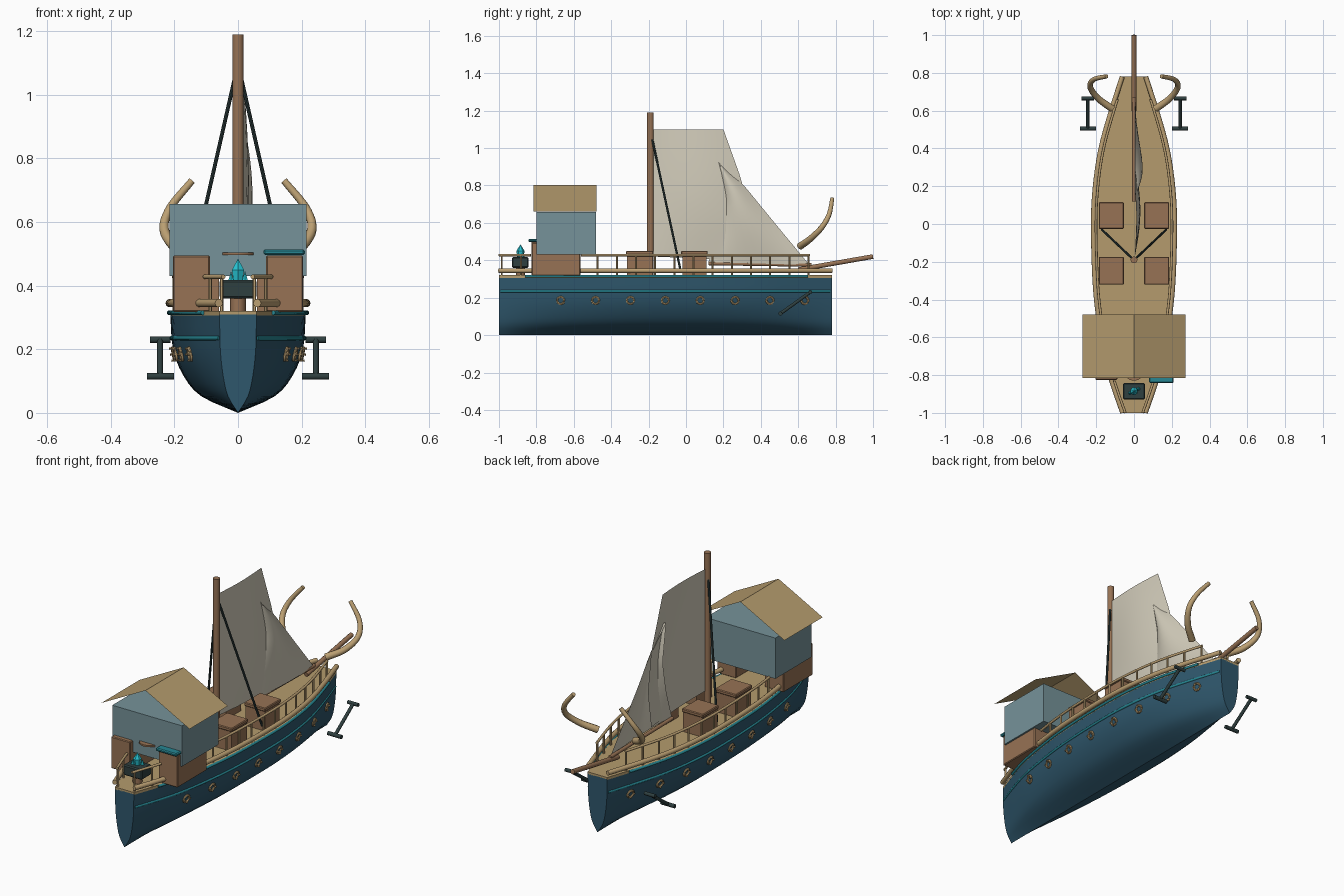
import bpy, bmesh, math
from mathutils import Vector, Matrix

if "Cube" in bpy.data.objects:
    bpy.data.objects.remove(bpy.data.objects["Cube"])


def material(name, rgb):
    m = bpy.data.materials.new(name)
    m.diffuse_color = (*rgb, 1)
    m.use_nodes = True
    m.node_tree.nodes["Principled BSDF"].inputs["Base Color"].default_value = m.diffuse_color
    return m


HULL = material("hull_blue", (0.028, 0.095, 0.15))
TAN = material("light_wood", (0.50, 0.35, 0.17))
DECK = material("deck_wood", (0.46, 0.33, 0.155))
BROWN = material("brown_wood", (0.31, 0.17, 0.09))
TEAL = material("teal_trim", (0.02, 0.24, 0.29))
CRYSTAL = material("crystal_cyan", (0.02, 0.55, 0.65))
WALL = material("cabin_grey_blue", (0.18, 0.29, 0.32))
SAIL = material("canvas", (0.64, 0.60, 0.49))
IRON = material("dark_iron", (0.028, 0.05, 0.05))


def finish(name, bm, mat, smooth=False, normals=True):
    if normals:
        bmesh.ops.recalc_face_normals(bm, faces=bm.faces)
    me = bpy.data.meshes.new(name)
    bm.to_mesh(me)
    bm.free()
    me.materials.append(mat)
    ob = bpy.data.objects.new(name, me)
    bpy.context.collection.objects.link(ob)
    if smooth:
        bpy.context.view_layer.objects.active = ob
        ob.select_set(True)
        bpy.ops.object.shade_smooth_by_angle(angle=math.radians(40))
        ob.select_set(False)
    return ob


def box(name, lo, hi, mat, bevel=0.0):
    bm = bmesh.new()
    lo, hi = Vector(lo), Vector(hi)
    bmesh.ops.create_cube(bm, size=1, matrix=Matrix.Translation((lo + hi) / 2)
                          @ Matrix.Diagonal((*(hi - lo), 1)))
    if bevel:
        bmesh.ops.bevel(bm, geom=bm.edges[:], offset=bevel, segments=1, affect='EDGES')
    return finish(name, bm, mat)


def tube(name, pts, r0, mat, r1=None, sides=10):
    """Round bar swept through points, tapering from r0 to r1."""
    r1 = r0 if r1 is None else r1
    pts = [Vector(p) for p in pts]
    n = len(pts)
    bm = bmesh.new()
    rings = []
    for i, p in enumerate(pts):
        d = (pts[min(i + 1, n - 1)] - pts[max(i - 1, 0)]).normalized()
        ref = Vector((0, 0, 1)) if abs(d.z) < 0.9 else Vector((0, 1, 0))
        a = d.cross(ref).normalized()
        b = d.cross(a)
        r = r0 + (r1 - r0) * i / (n - 1)
        rings.append([bm.verts.new(p + r * (a * math.cos(t) + b * math.sin(t)))
                      for t in (2 * math.pi * k / sides for k in range(sides))])
    for q, s in zip(rings, rings[1:]):
        for k in range(sides):
            j = (k + 1) % sides
            bm.faces.new((q[k], q[j], s[j], s[k]))
    bm.faces.new(rings[0])
    bm.faces.new(rings[-1])
    return finish(name, bm, mat, smooth=True)


def spline(knots, per=6):
    """Catmull-Rom curve through the knots."""
    k = [Vector(p) for p in knots]
    k = [2 * k[0] - k[1]] + k + [2 * k[-1] - k[-2]]
    out = []
    for a, b, c, d in zip(k, k[1:], k[2:], k[3:]):
        for i in range(per):
            t = i / per
            out.append(0.5 * (2 * b + (c - a) * t + (2 * a - 5 * b + 4 * c - d) * t * t
                              + (3 * b - a - 3 * c + d) * t ** 3))
    return out + [k[-2]]


# Deck outline: y and half width
OUTLINE = spline([(-1, .058, 0), (-.85, .11, 0), (-.7, .152, 0), (-.5, .185, 0), (-.3, .205, 0),
                  (0, .213, 0), (.2, .203, 0), (.4, .173, 0), (.6, .118, 0), (.78, .06, 0)], 5)


def width(y):
    for a, b in zip(OUTLINE, OUTLINE[1:]):
        if y <= b.x:
            return a.y + (b.y - a.y) * (y - a.x) / (b.x - a.x)
    return OUTLINE[-1].y


def along(y0, y1, z, off, side, n=36):
    ys = [y0 + (y1 - y0) * i / n for i in range(n + 1)]
    return [(side * (width(y) + off), y, z) for y in ys]


# Hull: lofted rounded-V sections
half = spline([(1, .31, 0), (.96, .2, 0), (.8, .115, 0), (.54, .052, 0), (0, 0, 0)], 3)
section = [(p.x, p.y) for p in half] + [(-p.x, p.y) for p in half[-2::-1]]
bm = bmesh.new()
rows = [[bm.verts.new((s * o.y, o.x, z)) for s, z in section] for o in OUTLINE]
for a, b in zip(rows, rows[1:]):
    for i in range(len(section) - 1):
        bm.faces.new((a[i], a[i + 1], b[i + 1], b[i]))
bm.faces.new(rows[0])
bm.faces.new(rows[-1])
finish("hull", bm, HULL, smooth=True)

# Deck slab
bm = bmesh.new()
rim = [(o.y, o.x) for o in OUTLINE] + [(-o.y, o.x) for o in reversed(OUTLINE)]
f = bm.faces.new([bm.verts.new((x, y, .306)) for x, y in rim])
ext = bmesh.ops.extrude_face_region(bm, geom=[f])
bmesh.ops.translate(bm, vec=(0, 0, .014), verts=[v for v in ext["geom"] if isinstance(v, bmesh.types.BMVert)])
finish("deck", bm, DECK)

for s in (-1, 1):
    # Trim strips and rails
    tube("upper_trim", along(-.86, .65, .315, .004, s), .007, TEAL)
    tube("side_trim", along(-.99, .77, .235, -.004, s), .007, TEAL)
    tube("lower_rail", along(-1, .78, .345, .002, s), .013, TAN)
    tube("upper_rail", along(-1, -.83, .428, -.012, s, 6), .007, TAN)
    tube("upper_rail", along(-.56, .66, .428, -.012, s), .007, TAN)
    for i in range(17):
        y = -.985 + i * .1025
        if not -.83 < y < -.56:
            tube("rail_post", [(s * (width(y) - .012), y, .315), (s * (width(y) - .012), y, .428)],
                 .006, TAN, sides=6)
    # Portholes with four studs
    for i in range(8):
        y = -.67 + i * .1865
        slope = math.atan2(width(y + .02) - width(y - .02), .04)
        c = Vector((s * (width(y) * .945 + .002), y, .185))
        t = Vector((s * math.sin(slope), math.cos(slope), 0))
        u = Vector((s * .2, 0, 1)).normalized()
        ring = [c + .019 * (t * math.cos(a) + u * math.sin(a))
                for a in (2 * math.pi * k / 16 for k in range(17))]
        tube("porthole_ring", ring, .006, TAN, sides=6)
        out = t.cross(u).normalized() * .011
        for a in range(4):
            d = c + .019 * (t * math.cos(a * math.pi / 2) + u * math.sin(a * math.pi / 2))
            tube("porthole_stud", [d - out, d + out], .004, TAN, sides=6)
    # Anchors
    tube("anchor_shank", [(s * .245, .505, .115), (s * .245, .665, .23)], .009, IRON)
    tube("anchor_fluke", [(s * .202, .505, .115), (s * .286, .505, .115)], .011, IRON)
    tube("anchor_stock", [(s * .212, .665, .23), (s * .277, .665, .23)], .01, IRON)
    # Curved tusks at the bow
    tusk = spline([(s * .115, .61, .475), (s * .19, .665, .515), (s * .232, .725, .575),
                   (s * .213, .765, .645), (s * .145, .782, .73)], 6)
    tube("bow_tusk", tusk, .019, TAN, .011, 12)
    # Mast stays
    tube("mast_stay", [(s * .012, -.18, 1.045), (s * .17, -.03, .35)], .006, IRON, sides=8)
    # Deck crates with lids
    for y0, y1 in ((-.315, -.18), (-.02, .11)):
        x0, x1 = sorted((s * .06, s * .18))
        box("crate", (x0, y0, .318), (x1, y1, .432), BROWN)
        box("crate_lid", (x0 - .006, y0 - .006, .43), (x1 + .006, y1 + .006, .45), BROWN, .004)
    # Lockers under the cabin
    x0, x1 = sorted((s * .088, s * .205))
    box("locker", (x0, -.825, .318), (x1, -.565, .495), BROWN, .004)
box("locker_cap", (.08, -.842, .497), (.21, -.79, .514), TEAL, .005)

# Mast, bowsprit and boom
tube("mast", [(0, -.19, .315), (0, -.19, 1.19)], .018, BROWN, sides=14)
tube("bowsprit", [(0, .6, .35), (0, 1.0, .42)], .013, BROWN)
tube("jib_boom", [(0, .12, .383), (0, .67, .375)], .01, BROWN)


def sail(name, left, right, bulge, nu=10, nv=14):
    """Canvas sheet between two edge curves given as (y, z), bellied towards +x."""
    bm = bmesh.new()
    L, R = [spline([(y, z, 0) for y, z in e], 1) for e in (left, right)]

    def at(e, t):
        i = min(int(t * (len(e) - 1)), len(e) - 2)
        return e[i].lerp(e[i + 1], t * (len(e) - 1) - i)
    g = []
    for j in range(nv + 1):
        v = j / nv
        row = []
        for i in range(nu + 1):
            p = at(L, v).lerp(at(R, v), i / nu)
            x = .004 + bulge * math.sin(math.pi * i / nu) * (.3 + .7 * math.sin(math.pi * v))
            row.append(bm.verts.new((x, p.x, p.y)))
        g.append(row)
    for a, b in zip(g, g[1:]):
        for i in range(nu):
            bm.faces.new((a[i], a[i + 1], b[i + 1], b[i]))
    bmesh.ops.remove_doubles(bm, verts=bm.verts, dist=.0005)
    return finish(name, bm, SAIL, smooth=True)


sail("main_sail", [(-.175, 1.1), (-.175, .86), (-.175, .64), (-.175, .42)],
     [(.2, 1.1), (.3, .82), (.33, .6), (.3, .4)], .03)
sail("jib_sail", [(.17, .93), (.2, .72), (.17, .55), (.12, .39)],
     [(.172, .93), (.31, .80), (.49, .58), (.66, .375)], .042)

# Cabin with thin gable roof sheets
box("cabin", (-.215, -.8, .43), (.215, -.48, .657), WALL)
bm = bmesh.new()
ends = [[bm.verts.new((x, y, z)) for x, z in ((-.272, .66), (0, .802), (.272, .66))] for y in (-.815, -.478)]
for i in range(2):
    bm.faces.new((ends[0][i], ends[0][i + 1], ends[1][i + 1], ends[1][i]))
finish("cabin_roof", bm, DECK)

# Round shelf on the cabin front
tube("shelf", [(0, -.775, .496), (0, -.775, .505)], .055, BROWN, sides=16)

# Crystal on its pedestal
tube("pedestal", [(0, -.885, .315), (0, -.885, .365)], .025, BROWN)
box("crystal_stand", (-.058, -.93, .36), (.058, -.842, .418), IRON, .006)
for dx, dy, r, top in ((0, 0, .022, .485), (.022, .012, .012, .447), (-.022, -.01, .012, .445)):
    bm = bmesh.new()
    for z0, z1, ra, rb in ((.41, top - .035, r * .7, r), (top - .035, top, r, 0)):
        bmesh.ops.create_cone(bm, segments=6, radius1=ra, radius2=rb, depth=z1 - z0, cap_ends=False,
                              matrix=Matrix.Translation((dx, -.885 + dy, (z0 + z1) / 2)))
    bmesh.ops.remove_doubles(bm, verts=bm.verts, dist=.0001)
    finish("crystal", bm, CRYSTAL)
